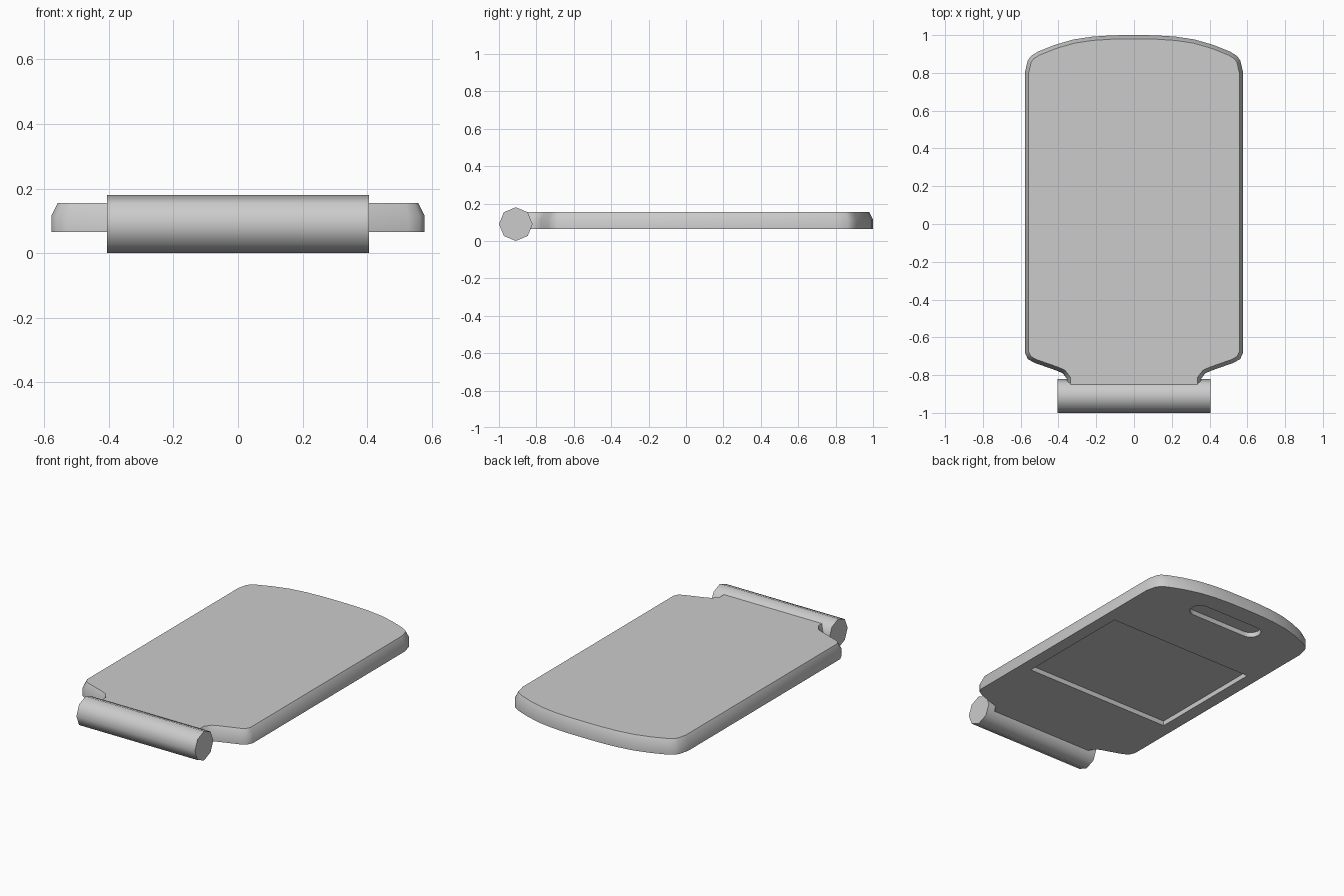
import bpy, bmesh, math
from mathutils import Vector, Matrix

if "Cube" in bpy.data.objects:
    bpy.data.objects.remove(bpy.data.objects["Cube"])


def make_object(name, bm):
    bmesh.ops.recalc_face_normals(bm, faces=bm.faces)
    mesh = bpy.data.meshes.new(name)
    bm.to_mesh(mesh)
    bm.free()
    obj = bpy.data.objects.new(name, mesh)
    bpy.context.collection.objects.link(obj)
    return obj


def inset(points, d):
    """Mitred inward offset of a counter-clockwise outline."""
    out = []
    for i, p in enumerate(points):
        a = (p - points[i - 1]).normalized()
        b = (points[(i + 1) % len(points)] - p).normalized()
        na, nb = Vector((-a.y, a.x)), Vector((-b.y, b.x))
        out.append(p + (na + nb) * d / (1 + na.dot(nb)))
    return out


def loft(name, layers):
    """Closed solid through a stack of (outline, z) layers."""
    bm = bmesh.new()
    rings = [[bm.verts.new((p.x, p.y, z)) for p in pts] for pts, z in layers]
    n = len(rings[0])
    for lo, hi in zip(rings, rings[1:]):
        for i in range(n):
            j = (i + 1) % n
            bm.faces.new((lo[i], lo[j], hi[j], hi[i]))
    bm.faces.new(rings[0][::-1])
    bm.faces.new(rings[-1])
    return make_object(name, bm)


def shade(obj):
    bpy.ops.object.select_all(action='DESELECT')
    bpy.context.view_layer.objects.active = obj
    obj.select_set(True)
    bpy.ops.object.shade_smooth_by_angle(angle=math.radians(50))


# Plate: mirrored half outline with a chamfered upper rim and a narrow neck
half = [(0.355, -0.89), (0.355, -0.82), (0.378, -0.79), (0.41, -0.776),
        (0.527, -0.735), (0.562, -0.715), (0.578, -0.68), (0.578, 0.80),
        (0.563, 0.865), (0.545, 0.89), (0.51, 0.912), (0.42, 0.948),
        (0.32, 0.977), (0.22, 0.992), (0.11, 0.999)]
outline = [Vector(p) for p in half] + [Vector((0, 1.0))]
outline += [Vector((-x, y)) for x, y in reversed(half)]
plate = loft("plate", [(outline, 0.065), (outline, 0.115),
                       (inset(outline, 0.02), 0.155)])

# Underside recesses: large rectangular panel and rounded finger slot
panel = [Vector(p) for p in ((-0.5, -0.33), (0.5, -0.33), (0.5, 0.42), (-0.5, 0.42))]
slot = []
for side in (1, -1):
    for k in range(9):
        a = math.radians(-90 + k * 22.5) + (0 if side == 1 else math.pi)
        slot.append(Vector((side * 0.19 + 0.06 * math.cos(a),
                            0.82 + 0.06 * math.sin(a))))

bpy.context.view_layer.objects.active = plate
for name, shape in (("panel_cutter", panel), ("slot_cutter", slot)):
    cutter = loft(name, [(shape, 0.03), (shape, 0.095)])
    cutter.hide_render = True
    mod = plate.modifiers.new(name, 'BOOLEAN')
    mod.operation = 'DIFFERENCE'
    mod.solver = 'EXACT'
    mod.object = cutter
    bpy.ops.object.modifier_apply(modifier=name)
    bpy.data.objects.remove(cutter)
shade(plate)

# Hinge barrel: eight-sided cylinder along x
bm = bmesh.new()
bmesh.ops.create_cone(bm, cap_ends=True, segments=8, radius1=0.09, radius2=0.09,
                      depth=0.81, matrix=Matrix.Translation((0, -0.91, 0.09))
                      @ Matrix.Rotation(math.pi / 2, 4, 'Y'))
shade(make_object("hinge_barrel", bm))
